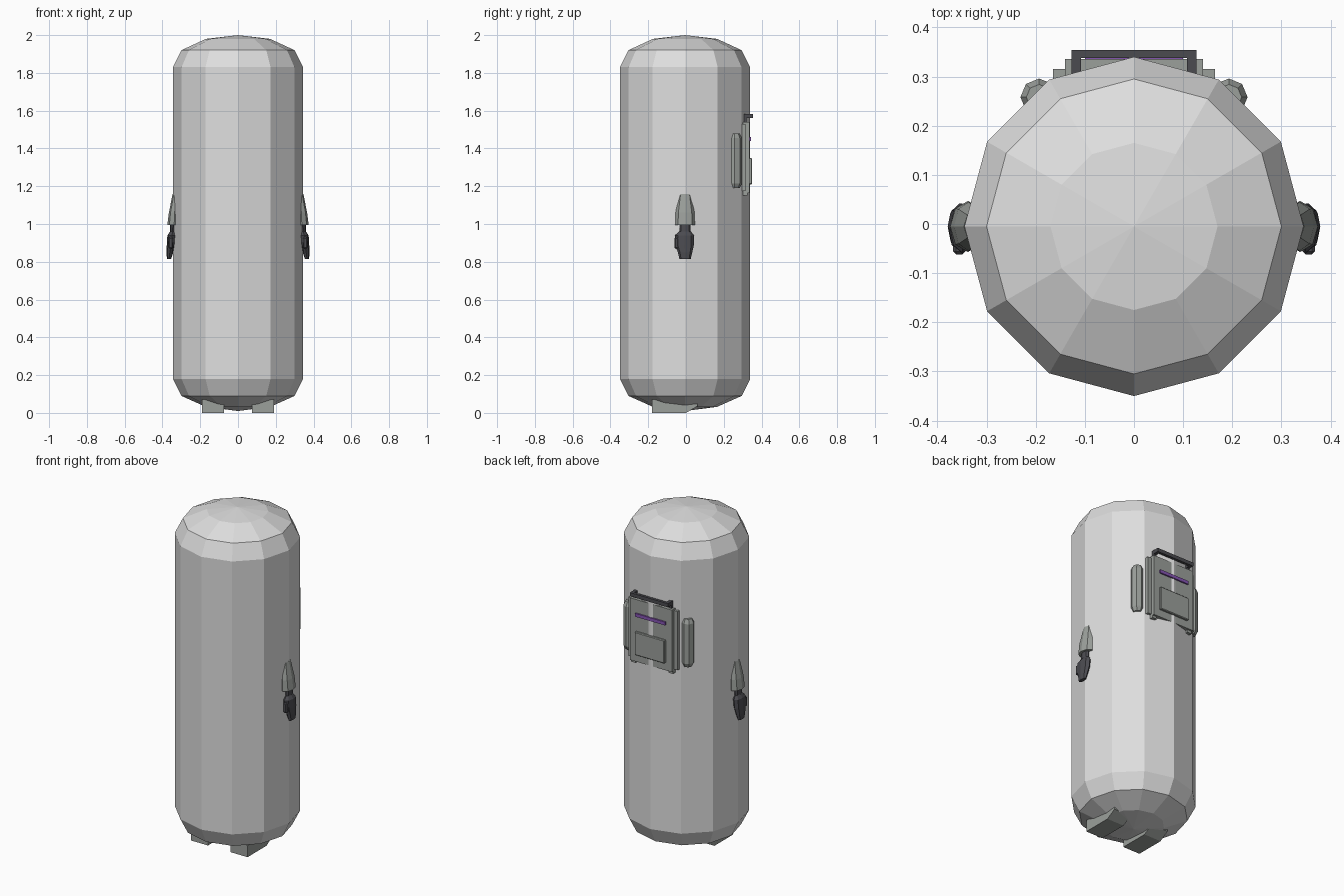
import bpy
import bmesh
from math import cos, sin, pi
from mathutils import Matrix

cube = bpy.data.objects.get("Cube")
if cube:
    bpy.data.objects.remove(cube, do_unlink=True)


def material(name, *rgb):
    m = bpy.data.materials.new(name)
    m.use_nodes = True
    m.diffuse_color = (*rgb, 1)
    m.node_tree.nodes["Principled BSDF"].inputs["Base Color"].default_value = (*rgb, 1)
    return m


SHELL = material("pale grey shell", 0.73, 0.73, 0.73)
SUIT = material("suit grey", 0.33, 0.35, 0.33)
DARK = material("charcoal", 0.07, 0.07, 0.08)
PURPLE = material("purple trim", 0.24, 0.09, 0.45)


def finish(name, bm, mat):
    bmesh.ops.recalc_face_normals(bm, faces=bm.faces)
    mesh = bpy.data.meshes.new(name)
    bm.to_mesh(mesh)
    bm.free()
    mesh.materials.append(mat)
    obj = bpy.data.objects.new(name, mesh)
    bpy.context.collection.objects.link(obj)
    return obj


def box(name, lo, hi, mat, bevel=0):
    bm = bmesh.new()
    bmesh.ops.create_cube(bm, size=1)
    for v in bm.verts:
        for i in range(3):
            v.co[i] = lo[i] + (v.co[i] + 0.5) * (hi[i] - lo[i])
    if bevel:
        bmesh.ops.bevel(bm, geom=bm.edges[:], offset=bevel, segments=1, affect='EDGES')
    return finish(name, bm, mat)


def loft(name, rings, mat, sides):
    """Closed skin through elliptical rings (x, y, z, radius x, radius y)."""
    bm = bmesh.new()
    loops = []
    for x, y, z, rx, ry in rings:
        angles = [2 * pi * k / sides for k in range(sides)]
        loops.append([bm.verts.new((x + rx * cos(a), y + ry * sin(a), z)) for a in angles])
    for a, b in zip(loops, loops[1:]):
        for k in range(sides):
            n = (k + 1) % sides
            bm.faces.new((a[k], a[n], b[n], b[k]))
    bm.faces.new(loops[0])
    bm.faces.new(loops[-1])
    bmesh.ops.remove_doubles(bm, verts=bm.verts, dist=0.0005)
    return finish(name, bm, mat)


def mirrored(obj, name):
    twin = obj.copy()
    twin.data = obj.data.copy()
    twin.name = name
    twin.data.transform(Matrix.Scale(-1, 4, (1, 0, 0)))
    twin.data.flip_normals()
    bpy.context.collection.objects.link(twin)


def pair(obj, part):
    obj.name = "left_" + part
    mirrored(obj, "right_" + part)


# Twelve-sided capsule body
CY = -0.005
profile = [(0.0001, 0.01), (0.17, 0.032), (0.3, 0.09), (0.345, 0.18),
           (0.345, 1.83), (0.3, 1.92), (0.17, 1.98), (0.0001, 2.0)]
loft("capsule_body", [(0, CY, z, r, r) for r, z in profile], SHELL, 12)

# Feet: side profile extruded across, heel ramping up
bm = bmesh.new()
side = [(-0.18, 0), (0, 0), (0.06, 0.035), (0.06, 0.07), (-0.18, 0.07)]
face = bm.faces.new([bm.verts.new((0.075, y, z)) for y, z in side])
grown = bmesh.ops.extrude_face_region(bm, geom=[face])["geom"]
bmesh.ops.translate(bm, vec=(0.115, 0, 0),
                    verts=[v for v in grown if isinstance(v, bmesh.types.BMVert)])
pair(finish("foot", bm, SUIT), "foot")

# Sleeves flaring towards the wrist
pair(loft("sleeve", [(0.338, CY, 0.995, 0.036, 0.052), (0.336, CY, 1.06, 0.03, 0.05),
                     (0.322, CY, 1.16, 0.024, 0.033)], SUIT, 8), "sleeve")

# Gloved hands: wrist, knuckles and fingers
pair(loft("glove", [(0.345, CY, 1.0, 0.014, 0.03), (0.346, CY, 0.96, 0.014, 0.03),
                    (0.35, CY - 0.003, 0.94, 0.024, 0.05),
                    (0.355, CY - 0.003, 0.89, 0.022, 0.05),
                    (0.361, CY, 0.85, 0.018, 0.038),
                    (0.365, CY, 0.815, 0.011, 0.03)], DARK, 8), "glove")
pair(box("thumb", (0.343, -0.062, 0.87), (0.368, -0.035, 0.93), DARK, 0.006), "thumb")

# Backpack with side flanges and strap tabs
box("backpack", (-0.14, 0.26, 1.165), (0.14, 0.336, 1.54), SUIT)
pair(box("flange", (0.13, 0.25, 1.175), (0.165, 0.315, 1.53), SUIT), "backpack_flange")
pair(box("tab", (0.11, 0.29, 1.15), (0.14, 0.325, 1.17), SUIT), "strap_tab")
box("backpack_pocket", (-0.1, 0.33, 1.21), (0.1, 0.35, 1.35), SUIT, 0.004)
box("backpack_stripe", (-0.1, 0.336, 1.44), (0.1, 0.345, 1.46), PURPLE)

# Carry handle above the backpack
box("handle_bar", (-0.127, 0.338, 1.56), (0.127, 0.354, 1.582), DARK)
pair(box("arm", (0.108, 0.29, 1.56), (0.127, 0.34, 1.582), DARK), "handle_arm")
pair(box("post", (0.108, 0.3, 1.53), (0.127, 0.32, 1.57), DARK), "handle_post")

# Side canisters with chamfered ends
canister = [(0.026, 1.19), (0.038, 1.215), (0.038, 1.455), (0.026, 1.48)]
pair(loft("canister", [(0.193, 0.258, z, r, r) for r, z in canister], SUIT, 8), "canister")
